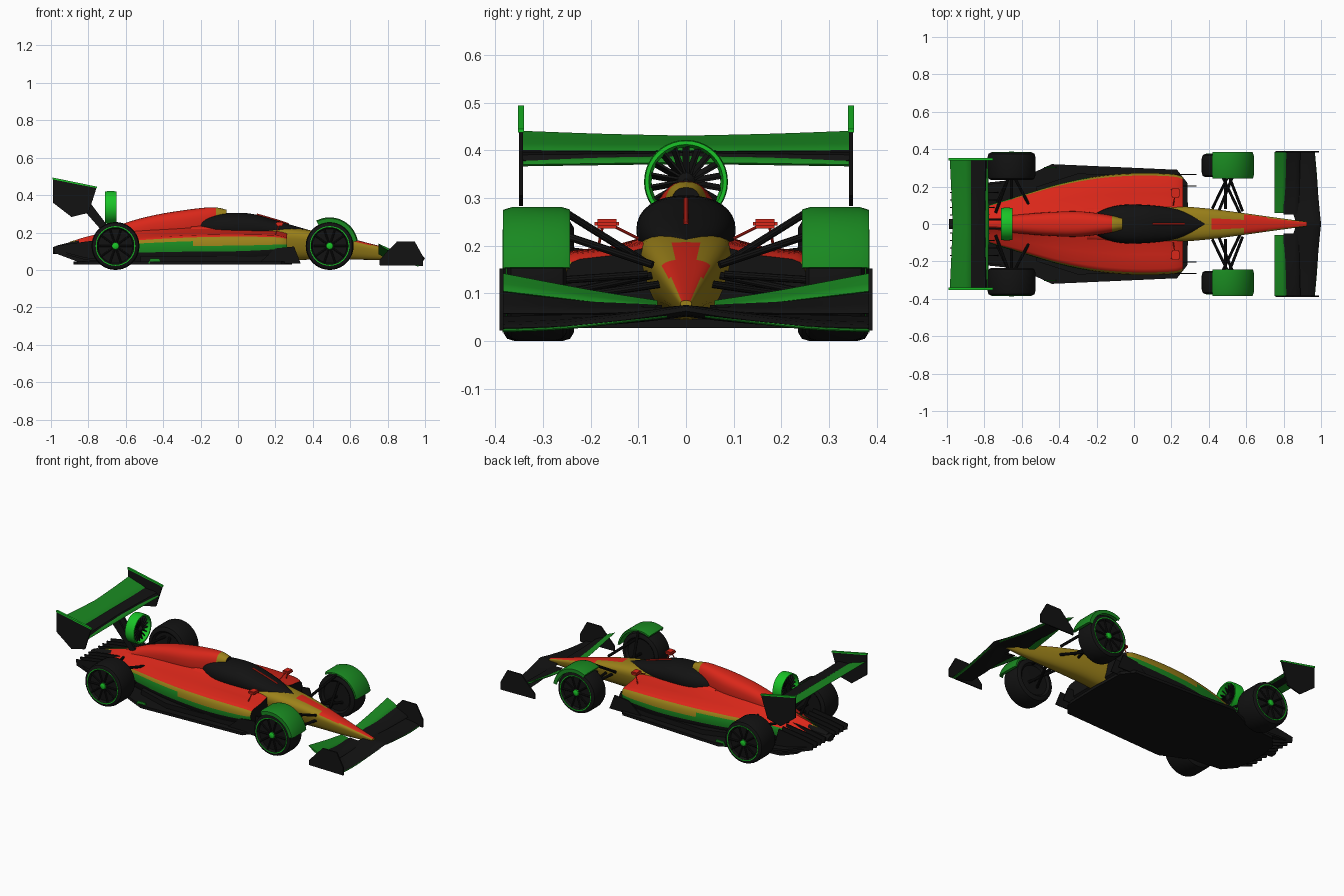
import bpy, bmesh
from math import sin, cos, pi, radians, copysign
from mathutils import Vector, Matrix

if "Cube" in bpy.data.objects:
    bpy.data.objects.remove(bpy.data.objects["Cube"])

def mat(name, c):
    m = bpy.data.materials.new(name)
    m.diffuse_color = (*c, 1)
    m.use_nodes = True
    m.node_tree.nodes["Principled BSDF"].inputs["Base Color"].default_value = m.diffuse_color
    return m

RED, OLIVE = mat("red", (.7, .02, .01)), mat("olive", (.33, .22, .01))
GREEN, BRIGHT = mat("green", (.01, .25, .015)), mat("bright_green", (.01, .55, .02))
BLACK = mat("black", (.006, .006, .006))

def finish(name, bm, mats, mirror=False, paint=None, angle=35):
    """Turn a bmesh into a named, smoothed object, optionally mirrored in y."""
    bmesh.ops.recalc_face_normals(bm, faces=bm.faces)
    if paint:
        for f in bm.faces:
            f.material_index = paint(f.calc_center_median(), f.normal)
    me = bpy.data.meshes.new(name)
    bm.to_mesh(me)
    bm.free()
    for m in mats:
        me.materials.append(m)
    ob = bpy.data.objects.new(name, me)
    bpy.context.collection.objects.link(ob)
    bpy.ops.object.select_all(action='DESELECT')
    ob.select_set(True)
    bpy.context.view_layer.objects.active = ob
    bpy.ops.object.shade_smooth_by_angle(angle=radians(angle))
    if mirror:
        md = ob.modifiers.new("mirror", 'MIRROR')
        md.use_axis = (False, True, False)
    return ob

def loft(bm, rings, caps=(True, True), wrap=False):
    vs = [[bm.verts.new(p) for p in r] for r in rings]
    n = len(vs[0])
    for a, b in zip(vs, vs[1:] + ([vs[0]] if wrap else [])):
        for i in range(n):
            j = (i + 1) % n
            bm.faces.new((a[i], a[j], b[j], b[i]))
    if not wrap:
        for use, r in zip(caps, (vs[0], vs[-1])):
            if use:
                bm.faces.new(r)

def dense(st, k=5):
    """Catmull-Rom resampling of station tuples."""
    out = []
    for i in range(len(st) - 1):
        p0, p1, p2, p3 = (Vector(st[min(max(i + d, 0), len(st) - 1)]) for d in (-1, 0, 1, 2))
        for s in range(k):
            t = s / k
            out.append(p1 + (p2 - p0) * t / 2 + (2 * p0 - 5 * p1 + 4 * p2 - p3) * t * t / 2
                       + (3 * p1 - p0 - 3 * p2 + p3) * t ** 3 / 2)
    return out + [Vector(st[-1])]

def oval(x, hw, zb, zt, taper=0, p=.75, n=32):
    pts = []
    for i in range(n):
        c, s = cos(2 * pi * i / n), sin(2 * pi * i / n)
        t = .5 + .5 * copysign(abs(s) ** p, s)
        pts.append((x, hw * copysign(abs(c) ** p, c) * (1 - taper * (1 - t)), zb + (zt - zb) * t))
    return pts

def body(name, st, mats, paint=None, taper=0, p=.75):
    bm = bmesh.new()
    loft(bm, [oval(*s, taper=taper, p=p) for s in dense([Vector(s) for s in st])])
    return finish(name, bm, mats, paint=paint)

def lathe(name, prof, c, axis, m, wrap=False, mirror=False, n=40):
    bm = bmesh.new()
    rings = []
    for o, r in prof:
        circ = [(r * cos(2 * pi * i / n), r * sin(2 * pi * i / n)) for i in range(n)]
        rings.append([(c[0] + u, o, c[2] + v) if axis == 'y' else (o, c[1] + u, c[2] + v) for u, v in circ])
    loft(bm, rings, wrap=wrap)
    return finish(name, bm, [m], mirror)

def plate(name, polys, axis, spans, m, mirror=True):
    bm = bmesh.new()
    for a, b in spans:
        loft(bm, [[(u, h, v) if axis == 'y' else (u, v, h) for u, v in polys] for h in (a, b)])
    return finish(name, bm, [m], mirror)

def rods(name, segs, r, m, mirror=True):
    bm = bmesh.new()
    for a, b in segs:
        a, b = Vector(a), Vector(b)
        mx = Matrix.Translation((a + b) / 2) @ (b - a).to_track_quat('Z', 'Y').to_matrix().to_4x4()
        bmesh.ops.create_cone(bm, cap_ends=True, segments=10, radius1=r, radius2=r,
                              depth=(b - a).length, matrix=mx)
    return finish(name, bm, [m], mirror)

def wing(name, st, m):
    """Half-span aerofoil; stations are y, lead x, lead z, trail x, trail z, thickness."""
    bm, rings = bmesh.new(), []
    sec = [(0, 0), (.08, .5), (.3, .65), (.65, .35), (1, .05), (1, -.05), (.65, -.5), (.3, -.6), (.08, -.4)]
    for y, x0, z0, x1, z1, th in dense(st, 4):
        rings.append([(x0 + (x1 - x0) * t, y, z0 + (z1 - z0) * t + th * (h - .8 * t * (1 - t))) for t, h in sec])
    loft(bm, rings, caps=(st[0][0] > 0, True))
    return finish(name, bm, [m], True)

# Nose and tub
body("nose_and_tub", [(.925, .014, .06, .085), (.75, .042, .054, .13), (.55, .075, .056, .18), (.38, .1, .055, .213),
     (.2, .115, .045, .232), (-.05, .12, .045, .24), (-.25, .11, .045, .24)], [OLIVE, RED],
     lambda c, n: int((n.z > .75 and (c.x > .6 or abs(c.y) < .015)) or c.x < .12), taper=.45, p=.7)

# Engine cover with airbox inlet
body("engine_cover", [(-.062, .034, .2, .322), (-.14, .05, .18, .335), (-.3, .068, .17, .318), (-.47, .062, .16, .288),
     (-.62, .05, .12, .245), (-.76, .038, .09, .185), (-.97, .02, .085, .13)], [RED, OLIVE, BLACK],
     lambda c, n: 2 if n.x > .95 or c.x < -.85 else int(c.x > -.12))

# Canopy and its central pillar
body("canopy", [(.378, .008, .19, .214), (.3, .052, .18, .236), (.2, .085, .17, .266), (.06, .102, .16, .302),
     (-.08, .1, .16, .302), (-.19, .065, .17, .28), (-.25, .015, .19, .25)], [BLACK], p=.9)
rods("canopy_pillar", [((.27, 0, .245), (.2, 0, .268)), ((.2, 0, .268), (.1, 0, .297))], .005, RED, False)

# Sidepods: x, outer y, outer top z, inner top z, bottom z
pods = [(.262, .252, .172, .195, .085), (.2, .268, .185, .205, .06), (0, .272, .19, .212, .04), (-.2, .255, .187, .218, .04),
        (-.4, .215, .178, .212, .04), (-.6, .155, .162, .2, .045), (-.78, .1, .135, .165, .06), (-.9, .05, .11, .13, .08)]
bm = bmesh.new()
rings = []
for x, o, zo, zi, zb in [tuple(p) for p in dense([Vector(p) for p in pods])]:
    h = zo - zb
    sec = [(.1, zb), (.9, zb), (.96, zb + .2 * h), (.99, zb + .4 * h), (1, zb + .6 * h), (.985, zb + .78 * h),
           (.95, zb + .92 * h), (.88, zo), (.6, zo + (zi - zo) * .35), (.35, zi), (.1, zi + .02)]
    rings.append([(x, o * f, z) for f, z in sec])
loft(bm, rings)
finish("sidepods", bm, [RED, OLIVE, GREEN, BLACK], True,
       lambda c, n: 3 if c.z < .1 or n.x > .95 else 0 if n.z > .6 else 2 if c.z < .14 else 1)

# Floor, skirts, floor strakes and bargeboards
floor = [(.29, 0), (.285, .22), (.23, .29), (-.44, .32), (-.61, .24), (-.8, .22), (-.86, .15), (-.88, 0)]
plate("floor", floor, 'z', [(.028, .045)], BLACK)
plate("lower_skirt", [(.2, .0), (.2, .255), (-.3, .27), (-.52, .2), (-.52, 0)], 'z', [(.045, .075)], BLACK)
plate("bargeboard", [(.11, .035), (.2, .115), (.3, .125), (.335, .035)], 'y', [(.262, .268), (.2, .205)], BLACK)
plate("floor_strake", [(-.41, .035), (-.42, .06), (-.47, .06), (-.48, .035)], 'y', [(.3, .306)], GREEN)

# Diffuser ramp with vertical fins, and tail crash structure
bm = bmesh.new()
loft(bm, [[(x, -w, z), (x, w, z), (x, w, z + .012), (x, -w, z + .012)]
          for x, w, z in ((-.7, .22, .04), (-.82, .21, .055), (-.95, .17, .09))])
finish("diffuser", bm, [BLACK])
plate("diffuser_fins", [(-.72, .04), (-.86, .045), (-.98, .09), (-.985, .125), (-.9, .14), (-.75, .16)], 'y',
      [(y, y + .006) for y in (.045, .085, .125, .165)], BLACK)
body("tail_structure", [(-.7, .05, .07, .17), (-.85, .04, .08, .14), (-.99, .026, .085, .122)], [BLACK])

# Rear wing
wing("rear_wing_main", [(0, -.792, .385, -.89, .4, .02), (.18, -.79, .381, -.89, .4, .022), (.345, -.785, .378, -.89, .402, .024)], BLACK)
wing("rear_wing_flap", [(0, -.865, .395, -.97, .43, .014), (.18, -.865, .393, -.977, .434, .015), (.345, -.865, .392, -.985, .44, .016)], GREEN)
wing("rear_wing_slat", [(0, -.775, .375, -.83, .397, .012), (.345, -.78, .37, -.83, .393, .012)], GREEN)
plate("rear_wing_endplate", [(-.99, .492), (-.755, .443), (-.8, .305), (-.89, .283), (-.99, .36)], 'y', [(.342, .35)], BLACK)
plate("rear_endplate_trim", [(-.992, .494), (-.753, .445), (-.753, .437), (-.992, .484)], 'y', [(.34, .352)], BRIGHT)
plate("rear_wing_pylon", [(-.67, .2), (-.72, .2), (-.86, .36), (-.86, .39), (-.81, .385)], 'y', [(.018, .03)], BLACK)

# Ducted fan behind the engine cover
FX, FZ = -.68, .334
lathe("fan_ring", [(-.71, .08), (-.71, .086), (-.68, .088), (-.65, .086), (-.65, .078), (-.68, .072)],
      (FX, 0, FZ), 'x', BRIGHT, wrap=True)
lathe("fan_hub", [(-.7, .022), (-.67, .022), (-.65, .006)], (FX, 0, FZ), 'x', BLACK)
bm = bmesh.new()
for i in range(18):
    mx = Matrix.Translation((FX, 0, FZ)) @ Matrix.Rotation(2 * pi * i / 18, 4, 'X') @ Matrix.Translation((0, 0, .045))
    mx = mx @ Matrix.Rotation(.3, 4, 'Z') @ Matrix.Diagonal((.03, .005, .058, 1))
    bmesh.ops.create_cube(bm, size=1, matrix=mx)
finish("fan_blades", bm, [BLACK])

# Front wing
wing("front_wing_main", [(0, 1, .063, .87, .075, .02), (.1, .99, .048, .84, .065, .018), (.25, .977, .032, .83, .055, .014),
     (.385, .965, .027, .83, .052, .012)], BLACK)
wing("front_wing_middle", [(.05, .88, .063, .8, .075, .01), (.2, .885, .058, .8, .085, .01), (.385, .89, .058, .8, .105, .01)], BLACK)
wing("front_wing_flap", [(.06, .805, .068, .75, .085, .008), (.2, .81, .083, .75, .107, .009), (.385, .815, .105, .75, .142, .01)], GREEN)
wing("front_wing_lip", [(.04, .992, .052, .97, .056, .006), (.25, .979, .028, .955, .032, .006), (.385, .967, .022, .945, .026, .006)], GREEN)
plate("front_wing_endplate", [(.757, .025), (.757, .055), (.85, .152), (.945, .152), (.99, .07), (.99, .022)], 'y', [(.383, .391)], BLACK)

# Wheels: tyre, glowing rim ring, hub and spokes
R = .128
for tag, cx, yi, yo in (("front", .49, .25, .375), ("rear", -.655, .235, .383)):
    c = (cx, 0, R)
    lathe(tag + "_tyre", [(yi + .01, .02), (yi + .012, .088), (yi, .1), (yi, .11), (yi + .008, .123), (yi + .025, R),
          (yo - .025, R), (yo - .008, .123), (yo, .11), (yo, .1), (yo - .014, .092), (yo - .012, .02)], c, 'y', BLACK, mirror=True)
    lathe(tag + "_rim_ring", [(yo - .004, .1), (yo - .004, .106), (yo + .002, .106), (yo + .002, .1)], c, 'y', BRIGHT, True, True)
    lathe(tag + "_hub", [(yo - .015, .02), (yo, .018), (yo + .004, .012)], c, 'y', BRIGHT, mirror=True, n=20)
    rods(tag + "_spokes", [((cx + .02 * cos(a), yo - .009, R + .02 * sin(a)), (cx + .098 * cos(a), yo - .006, R + .098 * sin(a)))
         for a in (2 * pi * i / 10 for i in range(10))], .005, BLACK)

# Front wheel fenders: curved shell hugging the tyre
bm = bmesh.new()
rings = []
for i in range(19):
    a = radians(10 + 108 * i / 18)
    sec = [(.243, .138), (.243, .148), (.26, .153), (.365, .153), (.384, .147), (.384, .125), (.379, .125), (.378, .138)]
    rings.append([(.49 + r * cos(a), y, R + r * sin(a)) for y, r in sec])
loft(bm, rings)
finish("front_fender", bm, [GREEN], True)

# Suspension arms
rods("front_suspension", [((.42, .085, .165), (.5, .25, .268)), ((.58, .07, .16), (.51, .25, .22)),
     ((.45, .06, .14), (.53, .26, .1)), ((.57, .05, .12), (.47, .26, .09)), ((.49, .08, .14), (.49, .26, .128))], .008, BLACK)
rods("rear_suspension", [((-.56, .1, .17), (-.64, .25, .19)), ((-.74, .06, .16), (-.67, .25, .19)),
     ((-.56, .1, .09), (-.64, .25, .08)), ((-.76, .05, .09), (-.67, .25, .08)), ((-.655, .03, .128), (-.655, .25, .128))], .008, BLACK)

# Mirrors
bm = bmesh.new()
bmesh.ops.create_cube(bm, size=1, matrix=Matrix.Translation((.222, .166, .246)) @ Matrix.Diagonal((.045, .052, .02, 1)))
bmesh.ops.bevel(bm, geom=bm.edges[:], offset=.006, segments=2, affect='EDGES')
finish("mirror_pod", bm, [RED], True)
rods("mirror_stalk", [((.22, .16, .245), (.21, .1, .215)), ((.22, .175, .24), (.2, .185, .19))], .003, RED)
